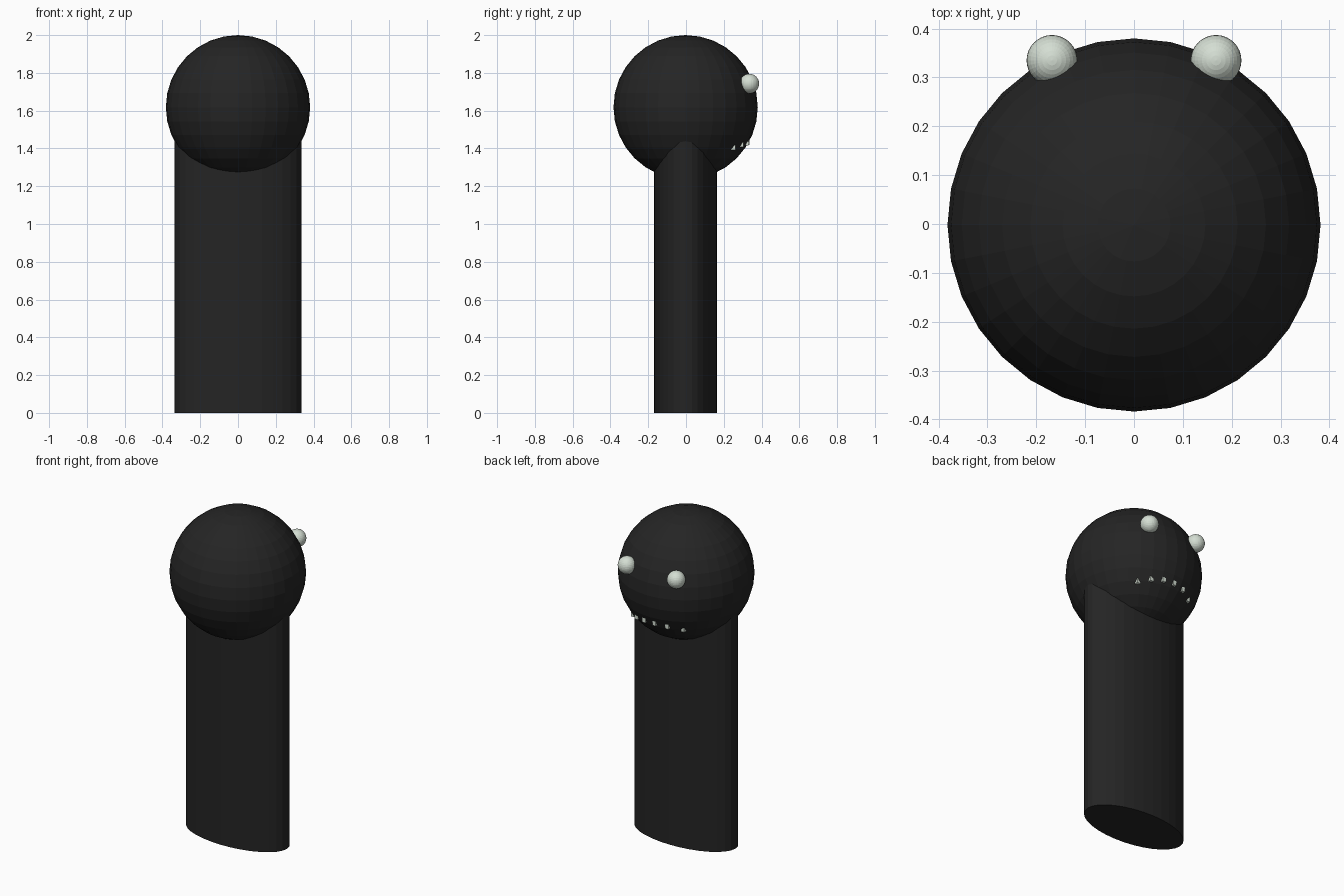
import bpy, math

if "Cube" in bpy.data.objects:
    bpy.data.objects.remove(bpy.data.objects["Cube"])

CY = -0.002            # shared depth centre of head and body
HEAD_Z, HEAD_R = 1.618, 0.382


def material(name, rgb):
    m = bpy.data.materials.new(name)
    m.diffuse_color = (*rgb, 1)
    m.use_nodes = True
    m.node_tree.nodes["Principled BSDF"].inputs["Base Color"].default_value = m.diffuse_color
    return m


black = material("black", (0.018, 0.018, 0.018))
pale = material("pale_grey_green", (0.66, 0.73, 0.65))


def finish(name, mat, scale=(1, 1, 1)):
    ob = bpy.context.object
    ob.name = name
    ob.scale = scale
    ob.data.materials.append(mat)
    return ob


def ball(name, loc, radius, mat):
    bpy.ops.mesh.primitive_uv_sphere_add(segments=32, ring_count=16, radius=radius, location=loc)
    return finish(name, mat)


# Oval column body, its top buried in the head
bpy.ops.mesh.primitive_cylinder_add(vertices=32, radius=1, depth=1.6, location=(0, CY, 0.8))
finish("body", black, (0.335, 0.167, 1))

# Round head
ball("head", (0, CY, HEAD_Z), HEAD_R, black)

# Eyes on the back of the head
for side, label in ((-1, "left"), (1, "right")):
    ball(f"eye_{label}", (side * 0.168, 0.335, 1.743), 0.052, pale)

# Curved row of small teeth, barely breaking the head surface
for i, deg in enumerate((-32.5, -16.5, -3, 10, 23, 36)):
    a = math.radians(deg)
    dz = -0.186 - 0.024 * (deg / 34) ** 2
    r = math.sqrt(HEAD_R ** 2 - dz ** 2) - 0.006
    bpy.ops.mesh.primitive_cube_add(
        size=1, location=(r * math.sin(a), CY + r * math.cos(a), HEAD_Z + dz))
    finish(f"tooth_{i + 1}", pale, (0.022, 0.022, 0.028))
